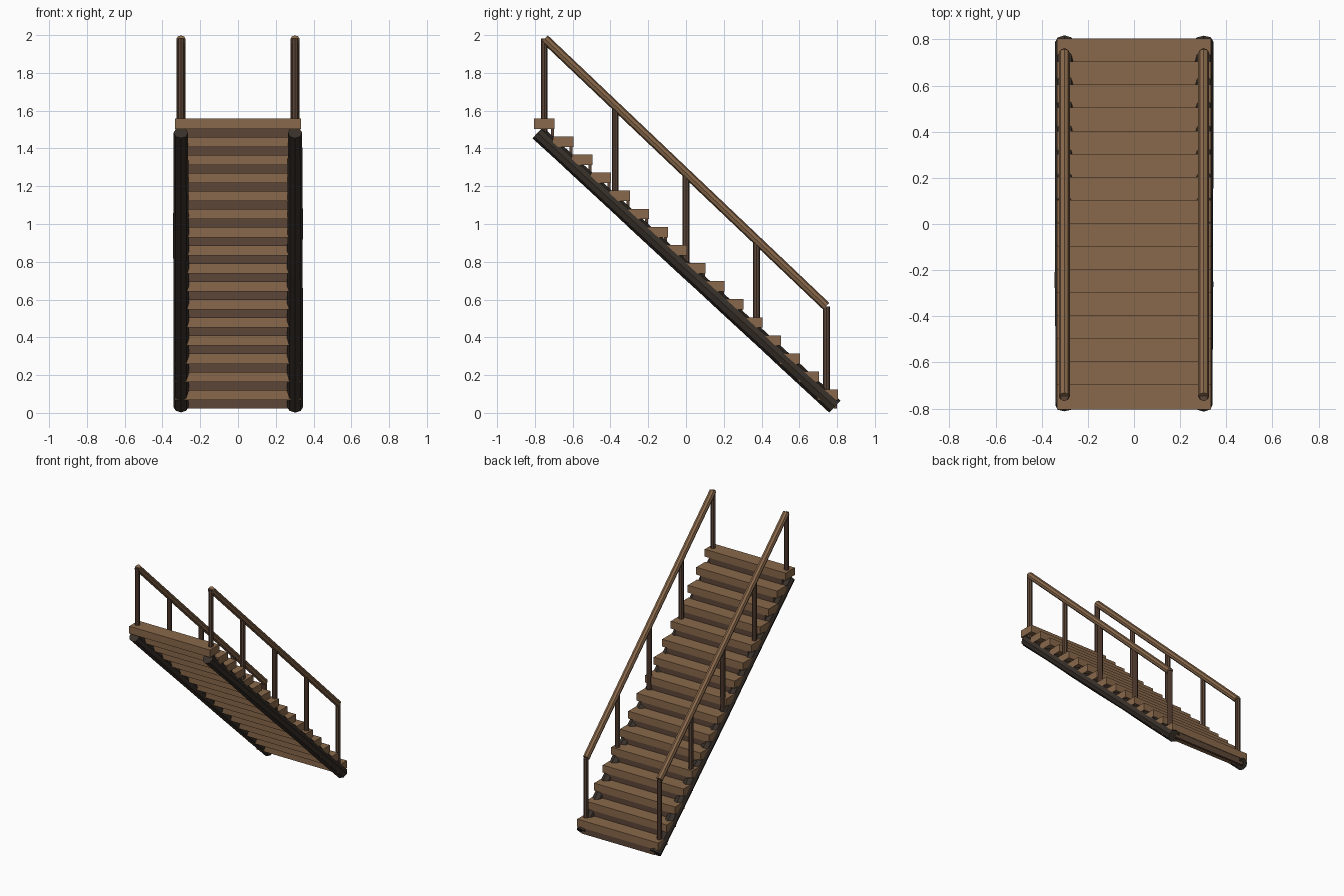
import bpy, bmesh, math, random
from mathutils import Vector

if "Cube" in bpy.data.objects:
    bpy.data.objects.remove(bpy.data.objects["Cube"])

random.seed(4)


def material(name, rgb):
    m = bpy.data.materials.new(name)
    m.diffuse_color = (*rgb, 1)
    m.use_nodes = True
    m.node_tree.nodes["Principled BSDF"].inputs["Base Color"].default_value = m.diffuse_color
    return m


PLANK = material("plank_wood", (0.25, 0.14, 0.07))
DARK = material("dark_wood", (0.11, 0.062, 0.04))
BARK = material("bark", (0.04, 0.03, 0.023))


def finish(bm, name, mat):
    bmesh.ops.recalc_face_normals(bm, faces=bm.faces)
    me = bpy.data.meshes.new(name)
    bm.to_mesh(me)
    bm.free()
    me.materials.append(mat)
    ob = bpy.data.objects.new(name, me)
    bpy.context.collection.objects.link(ob)
    return ob


def box(name, lo, hi, mat):
    bm = bmesh.new()
    bmesh.ops.create_cube(bm, size=1)
    for v in bm.verts:
        v.co = [(a + b) / 2 + c * (b - a) for a, b, c in zip(lo, hi, v.co)]
    return finish(bm, name, mat)


def pole(name, a, b, r0, r1, mat, sides=8, rings=1, jitter=0.0):
    """Faceted pole in a plane of constant x, running from a to b."""
    a, b = Vector(a), Vector(b)
    side = Vector((1, 0, 0))
    up = side.cross((b - a).normalized())
    bm = bmesh.new()
    loops = []
    for i in range(rings + 1):
        t = i / rings
        loop = []
        for k in range(sides):
            ang = 2 * math.pi * k / sides
            r = r0 + (r1 - r0) * t + random.uniform(-jitter, jitter)
            loop.append(bm.verts.new(a.lerp(b, t) + r * (math.cos(ang) * side + math.sin(ang) * up)))
        loops.append(loop)
    for p, q in zip(loops, loops[1:]):
        for k in range(sides):
            n = (k + 1) % sides
            bm.faces.new((p[k], p[n], q[n], q[k]))
    bm.faces.new(loops[0])
    bm.faces.new(loops[-1])
    return finish(bm, name, mat)


# Treads and risers, from the top step down
RISE = 0.0957
for i in range(16):
    y, z = -0.75 + 0.1 * i, 1.559 - RISE * i
    box(f"tread_{i + 1}", (-0.333, y - 0.054, z - 0.055), (0.333, y + 0.054, z), PLANK)
    box(f"riser_{i + 1}", (-0.30, y + 0.034, z - 0.1), (0.30, y + 0.050, z - 0.02), DARK)

RAIL_TOP, RAIL_END = (-0.748, 1.981), (0.742, 0.565)
for s, side in ((-1, "left"), (1, "right")):
    # Rough log stringer under the steps
    x = s * 0.302
    pole(f"{side}_stringer", (x, 0.788, 0.033), (x, -0.786, 1.483),
         0.042, 0.039, BARK, rings=6, jitter=0.002)
    # Sloping handrail
    pole(f"{side}_handrail", (x, *RAIL_END), (x, *RAIL_TOP), 0.024, 0.024, PLANK)
    # Upright posts from stringer to handrail
    for k, y in enumerate((-0.75, -0.375, 0.0, 0.373, 0.744)):
        t = (y - RAIL_TOP[0]) / (RAIL_END[0] - RAIL_TOP[0])
        top = RAIL_TOP[1] + t * (RAIL_END[1] - RAIL_TOP[1])
        base = 1.483 - (y + 0.786) * 0.9212
        pole(f"{side}_post_{k + 1}", (x, y, base), (x, y, top), 0.018, 0.018, DARK)
